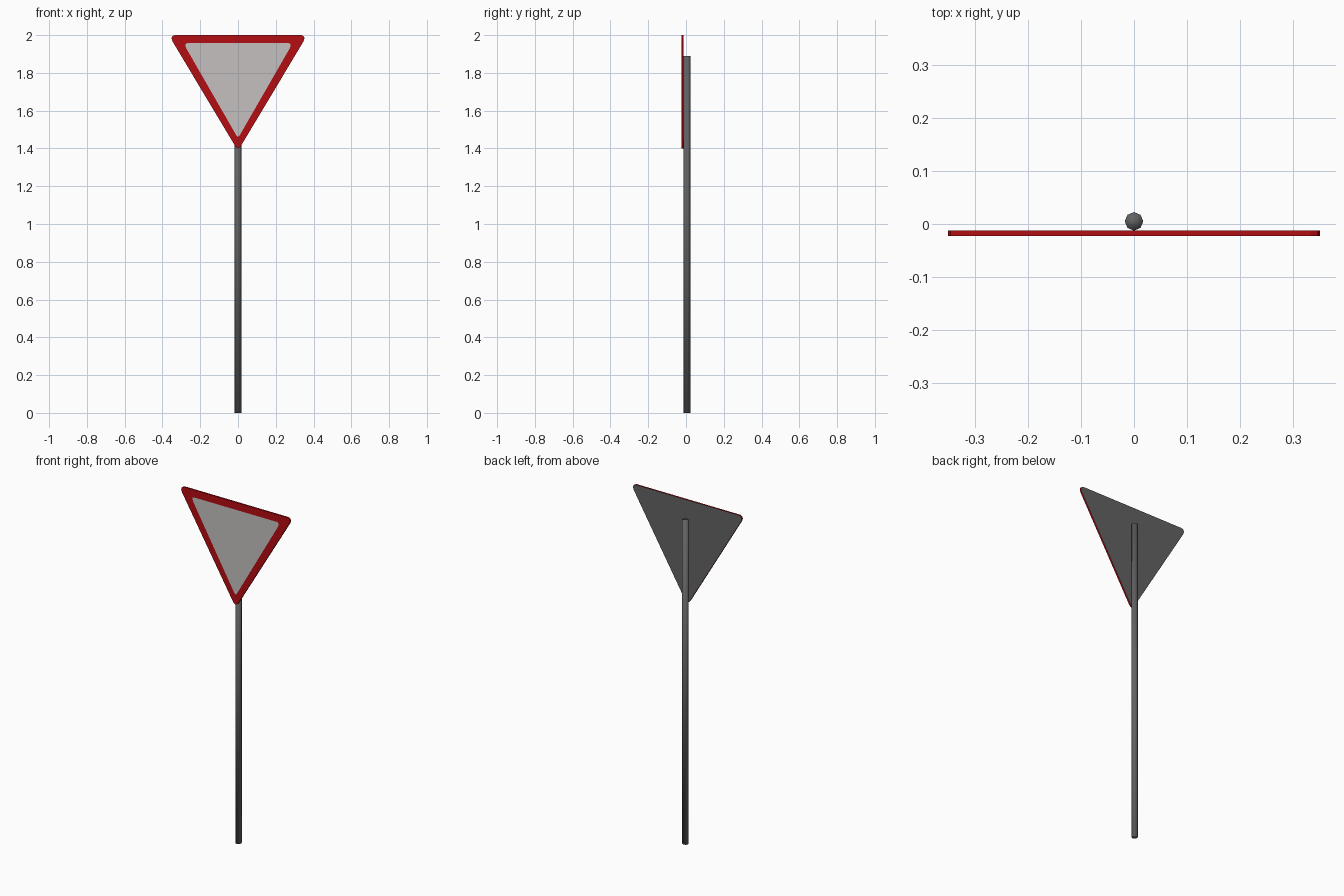
import bpy, bmesh
from mathutils import Matrix

if "Cube" in bpy.data.objects:
    bpy.data.objects.remove(bpy.data.objects["Cube"])


def material(name, rgb):
    m = bpy.data.materials.new(name)
    m.diffuse_color = (*rgb, 1)
    m.use_nodes = True
    m.node_tree.nodes["Principled BSDF"].inputs["Base Color"].default_value = m.diffuse_color
    return m


RED = material("sign red", (0.45, 0.004, 0.006))
PALE = material("pale panel", (0.56, 0.53, 0.53))
GREY = material("metal grey", (0.125, 0.125, 0.125))


def make_object(name, bm, mats):
    bmesh.ops.recalc_face_normals(bm, faces=bm.faces)
    mesh = bpy.data.meshes.new(name)
    bm.to_mesh(mesh)
    bm.free()
    for m in mats:
        mesh.materials.append(m)
    ob = bpy.data.objects.new(name, mesh)
    bpy.context.collection.objects.link(ob)
    return ob


def mirrored(half):
    # right half ends on the centre line; add the left half
    return half + [(-x, z) for x, z in reversed(half[:-1])]


# Post: eight sides, softly shaded over the caps
bm = bmesh.new()
bmesh.ops.create_cone(bm, cap_ends=True, segments=8, radius1=0.0175, radius2=0.0175,
                      depth=1.89, matrix=Matrix.Translation((0, 0.005, 0.945)))
for f in bm.faces:
    f.smooth = True
make_object("post", bm, [GREY])

# Sign plate: downward triangle with rounded corners and a pale centre
outer = mirrored([(0.335, 2.0), (0.347, 1.995), (0.352, 1.983), (0.347, 1.967),
                  (0.013, 1.409), (0, 1.40)])
inner = mirrored([(0.27, 1.957), (0.277, 1.954), (0.279, 1.946), (0.275, 1.932),
                  (0.007, 1.466), (0, 1.461)])
FRONT, BACK = -0.0225, -0.0125

bm = bmesh.new()
rings = [[bm.verts.new((x, y, z)) for x, z in pts]
         for pts, y in ((inner, FRONT), (outer, FRONT), (outer, BACK))]
n = len(outer)
for a, b in zip(rings, rings[1:]):          # red border and rim
    for i in range(n):
        j = (i + 1) % n
        bm.faces.new((a[i], a[j], b[j], b[i]))
bm.faces.new(rings[0]).material_index = 1   # pale centre
bm.faces.new(rings[2]).material_index = 2   # grey back
make_object("sign_plate", bm, [RED, PALE, GREY])
